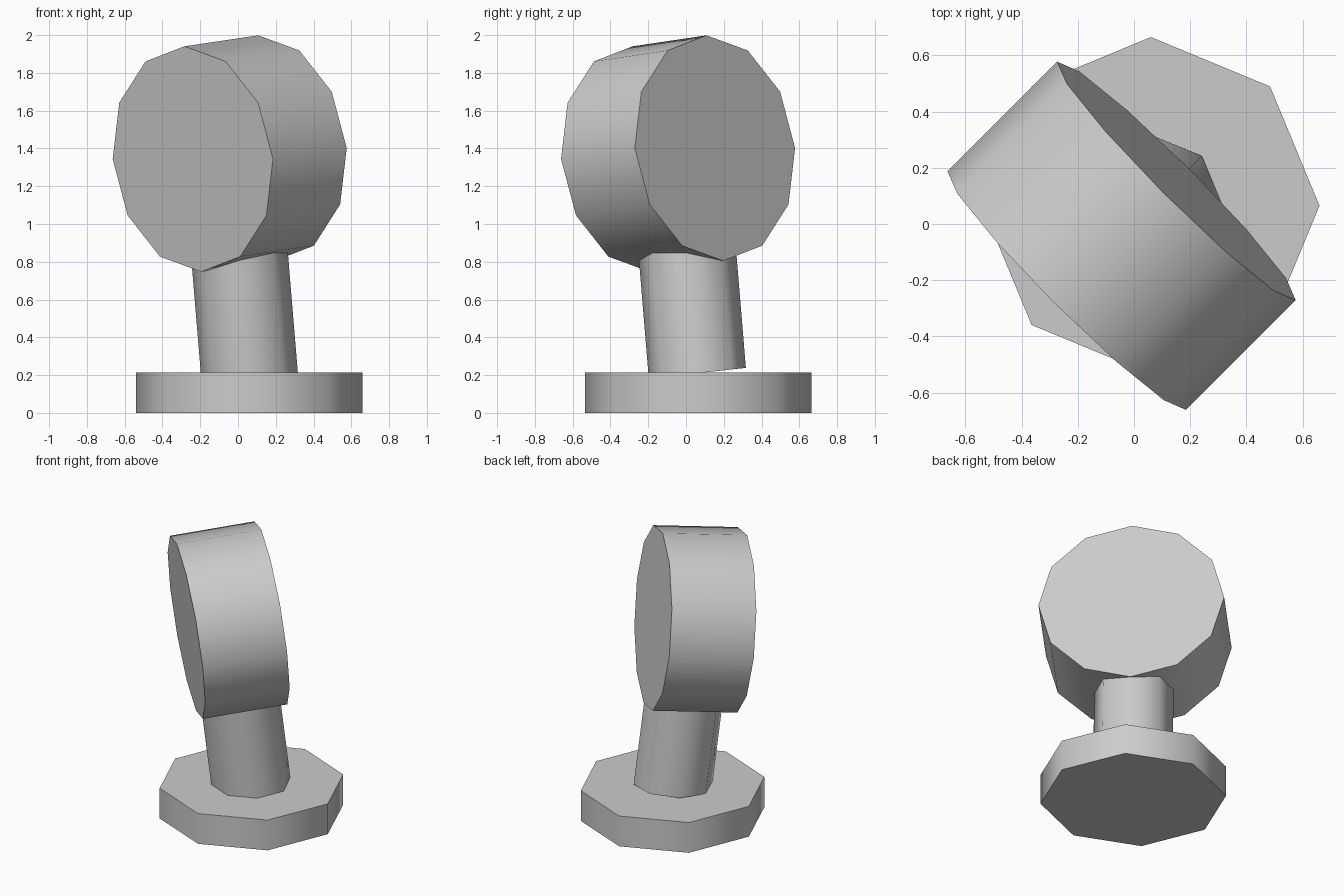
import bpy
import bmesh
from math import radians
from mathutils import Matrix, Vector

cube = bpy.data.objects.get("Cube")
if cube:
    bpy.data.objects.remove(cube, do_unlink=True)

# Single grey for every part
grey = bpy.data.materials.new("plain grey")
grey.use_nodes = True
color = (0.6, 0.6, 0.6, 1.0)
grey.diffuse_color = color
grey.node_tree.nodes["Principled BSDF"].inputs["Base Color"].default_value = color


def prism(name, sides, radius, depth, matrix):
    """Closed cylinder with smooth sides and sharp rims, placed by a matrix."""
    bm = bmesh.new()
    bmesh.ops.create_cone(bm, cap_ends=True, segments=sides,
                          radius1=radius, radius2=radius, depth=depth)
    bm.transform(matrix)
    mesh = bpy.data.meshes.new(name)
    bm.to_mesh(mesh)
    bm.free()
    mesh.materials.append(grey)
    obj = bpy.data.objects.new(name, mesh)
    bpy.context.collection.objects.link(obj)
    bpy.ops.object.select_all(action='DESELECT')
    obj.select_set(True)
    bpy.context.view_layer.objects.active = obj
    bpy.ops.object.shade_smooth_by_angle(angle=radians(60))
    return obj


# Octagonal foot plate
base_height = 0.215
prism("base", 8, 0.6, base_height,
      Matrix.Translation((0.06, 0.065, base_height / 2)))

# Leaning stem: its foot is tipped front to back, its sides lean to a corner
stem_length = 0.8
lean = Vector((-0.083, -0.083, 1))
centre = Vector((0.06, 0.06, 0.21)) + lean * stem_length / 2
shear = Matrix(((1, 0, lean.x), (0, 1, lean.y), (0, 0.11, lean.z))).to_4x4()
prism("stem", 8, 0.257, stem_length, Matrix.Translation(centre) @ shear)

# Twelve-sided drum head, turned to the corner and tipped slightly down
turn = Matrix.Rotation(radians(-45), 4, 'Z')
tip = Matrix.Rotation(radians(96), 4, 'X')
prism("head", 12, 0.6, 0.555,
      Matrix.Translation((-0.044, -0.042, 1.373)) @ turn @ tip)
